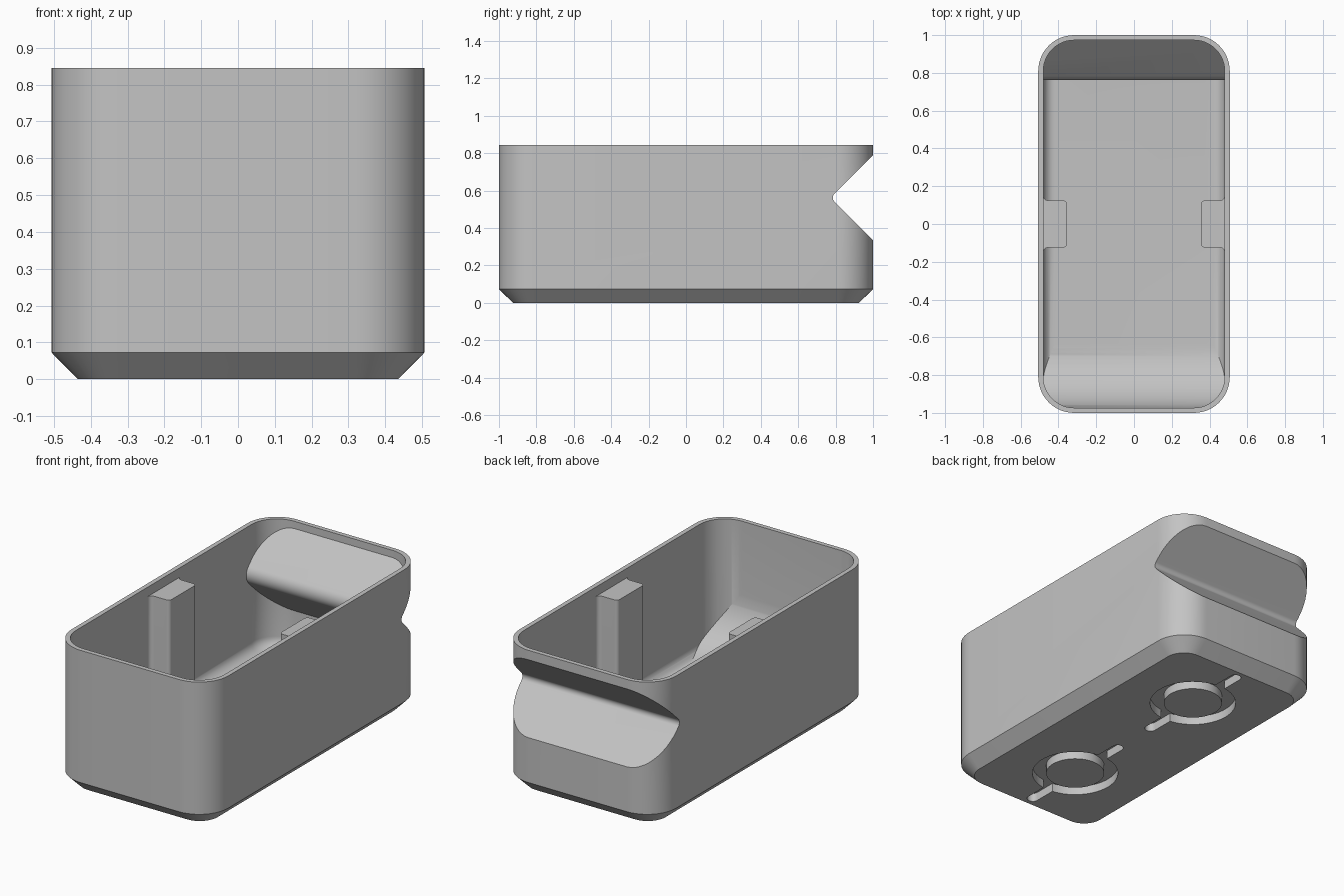
import bpy, bmesh
from math import cos, sin, pi, radians

cube = bpy.data.objects.get("Cube")
if cube:
    bpy.data.objects.remove(cube)

grey = bpy.data.materials.new("plain grey")
grey.use_nodes = True
grey.diffuse_color = (0.55, 0.55, 0.55, 1)
grey.node_tree.nodes["Principled BSDF"].inputs["Base Color"].default_value = grey.diffuse_color


def arc(cx, cy, r, start, end, n=12):
    return [(cx + r * cos(radians(start + (end - start) * i / n)),
             cy + r * sin(radians(start + (end - start) * i / n))) for i in range(n + 1)]


def rounded(hx, hy, r):
    pts = []
    for k, (sx, sy) in enumerate([(1, 1), (-1, 1), (-1, -1), (1, -1)]):
        pts += arc(sx * (hx - r), sy * (hy - r), r, 90 * k, 90 * k + 90)
    return pts


def at_z(pts, z):
    return [(x, y, z) for x, y in pts]


def loft(name, rings):
    """Closed solid through rings that have equal point counts."""
    bm = bmesh.new()
    loops = [[bm.verts.new(p) for p in ring] for ring in rings]
    bm.faces.new(loops[0])
    bm.faces.new(loops[-1])
    for a, b in zip(loops, loops[1:]):
        for i in range(len(a)):
            j = (i + 1) % len(a)
            bm.faces.new((a[i], a[j], b[j], b[i]))
    bmesh.ops.recalc_face_normals(bm, faces=bm.faces)
    mesh = bpy.data.meshes.new(name)
    bm.to_mesh(mesh)
    bm.free()
    mesh.materials.append(grey)
    obj = bpy.data.objects.new(name, mesh)
    bpy.context.collection.objects.link(obj)
    return obj


def across(name, profile):
    """Extrude a y-z profile across the full width."""
    return loft(name, [[(x, y, z) for y, z in profile] for x in (-0.7, 0.7)])


def upright(name, pts, lo, hi):
    return loft(name, [at_z(pts, lo), at_z(pts, hi)])


def combine(target, tool, operation="DIFFERENCE"):
    mod = target.modifiers.new("cut", "BOOLEAN")
    mod.operation = operation
    mod.solver = "EXACT"
    mod.object = tool
    bpy.context.view_layer.objects.active = target
    bpy.ops.object.modifier_apply(modifier=mod.name)
    bpy.data.objects.remove(tool)


def notch(name, apex, r, z=0.5625):
    """45 degree wedge with a rounded inner apex."""
    cy = apex + r * 2 ** 0.5
    reach = 1.3 - apex
    return across(name, arc(cy, z, r, 135, 225) + [(1.3, z - reach), (1.3, z + reach)])


# Outer shell with chamfered foot and the notch across the back
body = loft("bin_body", [at_z(rounded(0.435, 0.925, 0.115), 0),
                         at_z(rounded(0.507, 1.0, 0.19), 0.073),
                         at_z(rounded(0.507, 1.0, 0.19), 0.845)])
combine(body, notch("back_notch", 0.7725, 0.03))

# Cavity with a small fillet along the floor
FLOOR, FILLET = 0.1, 0.06
rings = []
for i in range(9):
    a = pi / 2 * i / 8
    inset = FILLET * (1 - sin(a))
    rings.append(at_z(rounded(0.48, 0.973, 0.163 - inset) if inset == 0 else
                      rounded(0.48 - inset, 0.973 - inset, 0.163 - inset),
                      FLOOR + FILLET * (1 - cos(a))))
rings.append(at_z(rounded(0.48, 0.973, 0.163), 1.0))
cavity = loft("cavity", rings)
combine(cavity, notch("inner_notch", 0.733, 0.07))

# Curved scoop rising into the front wall
R = 0.34
combine(cavity, across("front_scoop", arc(R - 0.974, FLOOR + R, R, 270, 180, 24)
                       + [(-1.2, FLOOR + R), (-1.2, 0), (R - 0.974, 0)]))

# Upright rib on each side wall, flared where it meets the wall
half = arc(0.375, 0.105, 0.02, 180, 90, 6) + arc(0.455, 0.15, 0.025, 270, 360, 6) + [(0.6, 0.15)]
rib = half + [(x, -y) for x, y in reversed(half)]
for side in (-1, 1):
    combine(cavity, upright("side_rib", [(side * x, y) for x, y in rib], -0.1, 0.79))
combine(body, cavity)

# Ring grooves with end slots underneath, each around a flush disc
for y in (-0.505, 0.505):
    def shifted(pts):
        return [(px, py + y) for px, py in pts]
    groove = upright("ring_groove", shifted(arc(0, 0, 0.236, 0, 354, 59)), -0.1, 0.05)
    combine(groove, upright("end_slots", shifted(rounded(0.032, 0.395, 0.0315)), -0.1, 0.05), "UNION")
    combine(groove, upright("disc", shifted(arc(0, 0, 0.16, 0, 354, 59)), -0.2, 0.2))
    combine(body, groove)

bpy.ops.object.select_all(action="DESELECT")
body.select_set(True)
bpy.context.view_layer.objects.active = body
bpy.ops.object.shade_smooth_by_angle(angle=radians(25))
